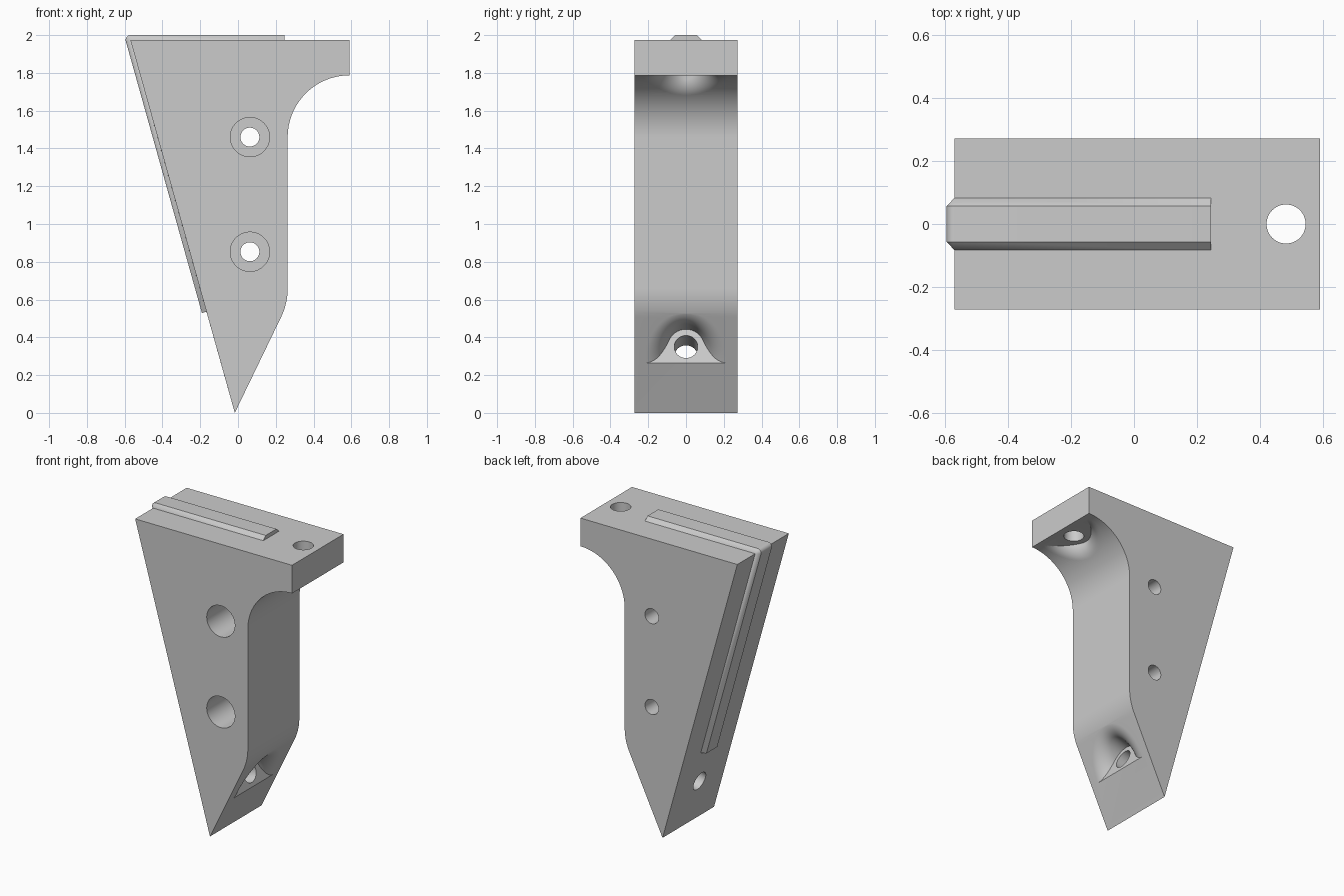
import bpy, bmesh
from math import sin, cos, pi, sqrt, atan2
from mathutils import Vector

if "Cube" in bpy.data.objects:
    bpy.data.objects.remove(bpy.data.objects["Cube"])

grey = bpy.data.materials.new("light_grey")
grey.use_nodes = True
colour = (0.6, 0.6, 0.6, 1)
grey.diffuse_color = colour
grey.node_tree.nodes["Principled BSDF"].inputs["Base Color"].default_value = colour

HALF = 0.272                                  # half the bracket's thickness
TIP, TOP_LEFT = Vector((-0.017, 0, 0)), Vector((-0.57, 0, 1.975))
ARC, R = Vector((0.59, 0, 1.46)), 0.327       # big concave corner
COLUMN = ARC.x - R


def make_object(name, bm):
    bmesh.ops.recalc_face_normals(bm, faces=bm.faces)
    mesh = bpy.data.meshes.new(name)
    bm.to_mesh(mesh)
    bm.free()
    mesh.materials.append(grey)
    obj = bpy.data.objects.new(name, mesh)
    bpy.context.collection.objects.link(obj)
    return obj


def skin_rings(bm, rings):
    """Closed tube through equal-length closed rings, capped at both ends."""
    rows = [[bm.verts.new(p) for p in ring] for ring in rings]
    n = len(rows[0])
    for a, b in zip(rows, rows[1:]):
        for i in range(n):
            j = (i + 1) % n
            bm.faces.new((a[i], a[j], b[j], b[i]))
    bm.faces.new(rows[0])
    bm.faces.new(rows[-1])


def cylinder(start, end, radius, n=64):
    axis = (end - start).normalized()
    u = axis.orthogonal().normalized()
    v = axis.cross(u)
    circle = [(u * cos(2 * pi * i / n) + v * sin(2 * pi * i / n)) * radius for i in range(n)]
    bm = bmesh.new()
    skin_rings(bm, [[start + c for c in circle], [end + c for c in circle]])
    return make_object("hole_cutter", bm)


def flared_recess(seat, axis, r, f, surface, n=96, steps=14):
    """Flat-seated round recess whose rim blends into a surface with radius f."""
    y = Vector((0, 1, 0))
    u = axis.cross(y)
    columns = []
    for i in range(n):
        t = 2 * pi * i / n
        radial = u * cos(t) + y * sin(t)
        centre, normal = surface(seat + radial * (r + f))
        angle = normal.angle(-radial)
        rim = centre + normal * f
        column = [rim + axis * (0.4 - (rim - seat).dot(axis))]
        for k in range(steps + 1):
            w = k / steps
            d = (normal * sin((1 - w) * angle) - radial * sin(w * angle)) / sin(angle)
            column.append(centre + d * f)
        column.append(seat + radial * r - axis)
        columns.append(column)
    bm = bmesh.new()
    skin_rings(bm, list(zip(*columns)))
    # Trim flat at the seat
    cut = bmesh.ops.bisect_plane(bm, geom=bm.verts[:] + bm.edges[:] + bm.faces[:],
                                 plane_co=seat, plane_no=axis, clear_inner=True)
    edges = [e for e in cut["geom_cut"] if isinstance(e, bmesh.types.BMEdge)]
    bmesh.ops.edgeloop_fill(bm, edges=edges)
    return make_object("recess_cutter", bm)


# Body profile, with the concave corner and the softened knee
profile = [TIP, TOP_LEFT, Vector((0.59, 0, 1.975))]
for i in range(49):
    t = pi / 2 * (1 + i / 48)
    profile.append(ARC + Vector((cos(t), 0, sin(t))) * R)
slope = Vector((0.435, 0, 0.9)).normalized()
slope_normal = Vector((slope.z, 0, -slope.x))
knee = TIP + slope * ((COLUMN - TIP.x) / slope.x)
bend, knee_r = atan2(slope.x, slope.z), 0.35
knee_centre = Vector((COLUMN - knee_r, 0, knee.z + knee_r * sin(bend / 2) / cos(bend / 2)))
for i in range(17):
    t = -bend * i / 16
    profile.append(knee_centre + Vector((cos(t), 0, sin(t))) * knee_r)
side = Vector((0, HALF, 0))
bm = bmesh.new()
skin_rings(bm, [[p - side for p in profile], [p + side for p in profile]])
body = make_object("bracket_body", bm)

cutters = []

# Two counterbored cross holes, wide end at the front
for z in (1.46, 0.853):
    c = Vector((0.063, 0, z))
    cutters.append(cylinder(c - side * 2, c + side * 2, 0.05))
    cutters.append(cylinder(c - side * 2, c + Vector((0, 0.06, 0)), 0.104))


# Vertical hole in the top arm, with its recess under the arm
def under_arm(p):
    reach = R + 0.12
    centre = Vector((p.x, p.y, ARC.z + sqrt(reach ** 2 - (p.x - ARC.x) ** 2)))
    return centre, Vector((ARC.x - p.x, 0, ARC.z - centre.z)).normalized()


seat = Vector((0.483, 0, 1.785))
down = Vector((0, 0, -1))
cutters.append(flared_recess(seat, down, 0.1, 0.12, under_arm))
cutters.append(cylinder(seat + down * 0.2, seat - down * 0.4, 0.062))

# Slanted hole near the tip, square to the long left face
face_dir = (TIP - TOP_LEFT).normalized()
out = Vector((-face_dir.z, 0, face_dir.x))
seat_low = Vector((0.087, 0, 0.35))


def lower_slope(p):
    h = (-0.12 - (p - TIP).dot(slope_normal)) / out.dot(slope_normal)
    return p + out * h, slope_normal


cutters.append(flared_recess(seat_low, out, 0.096, 0.12, lower_slope))
cutters.append(cylinder(seat_low - out * 0.6, seat_low + out * 0.3, 0.062))

bpy.context.view_layer.objects.active = body
for cutter in cutters:
    cutter.hide_render = True
    mod = body.modifiers.new("cut", "BOOLEAN")
    mod.operation, mod.solver, mod.object = "DIFFERENCE", "EXACT", cutter
    bpy.ops.object.modifier_apply(modifier=mod.name)
    bpy.data.objects.remove(cutter)

# Raised chamfered rail over the top and down the left face
T = 0.025
up = Vector((0, 0, 1))
start, end = Vector((0.245, 0, 1.975)), TOP_LEFT + face_dir * 1.495
turn = up.angle(-out)
path = [(start, up)]
for i in range(7):
    t = pi / 2 + turn * i / 6
    path.append((TOP_LEFT, Vector((cos(t), 0, sin(t)))))
path.append((end, -out))
rings = []
for p, d in path:
    wide, narrow = Vector((0, 0.083, 0)), Vector((0, 0.057, 0))
    rings.append([p - wide, p - narrow + d * T, p + narrow + d * T, p + wide])
bm = bmesh.new()
skin_rings(bm, rings)
bmesh.ops.remove_doubles(bm, verts=bm.verts, dist=0.0001)
rail = make_object("guide_rail", bm)

# Smooth curved walls, keep hard edges
for obj in (body, rail):
    bpy.ops.object.select_all(action="DESELECT")
    obj.select_set(True)
    bpy.context.view_layer.objects.active = obj
    bpy.ops.object.shade_smooth_by_angle(angle=0.5)
